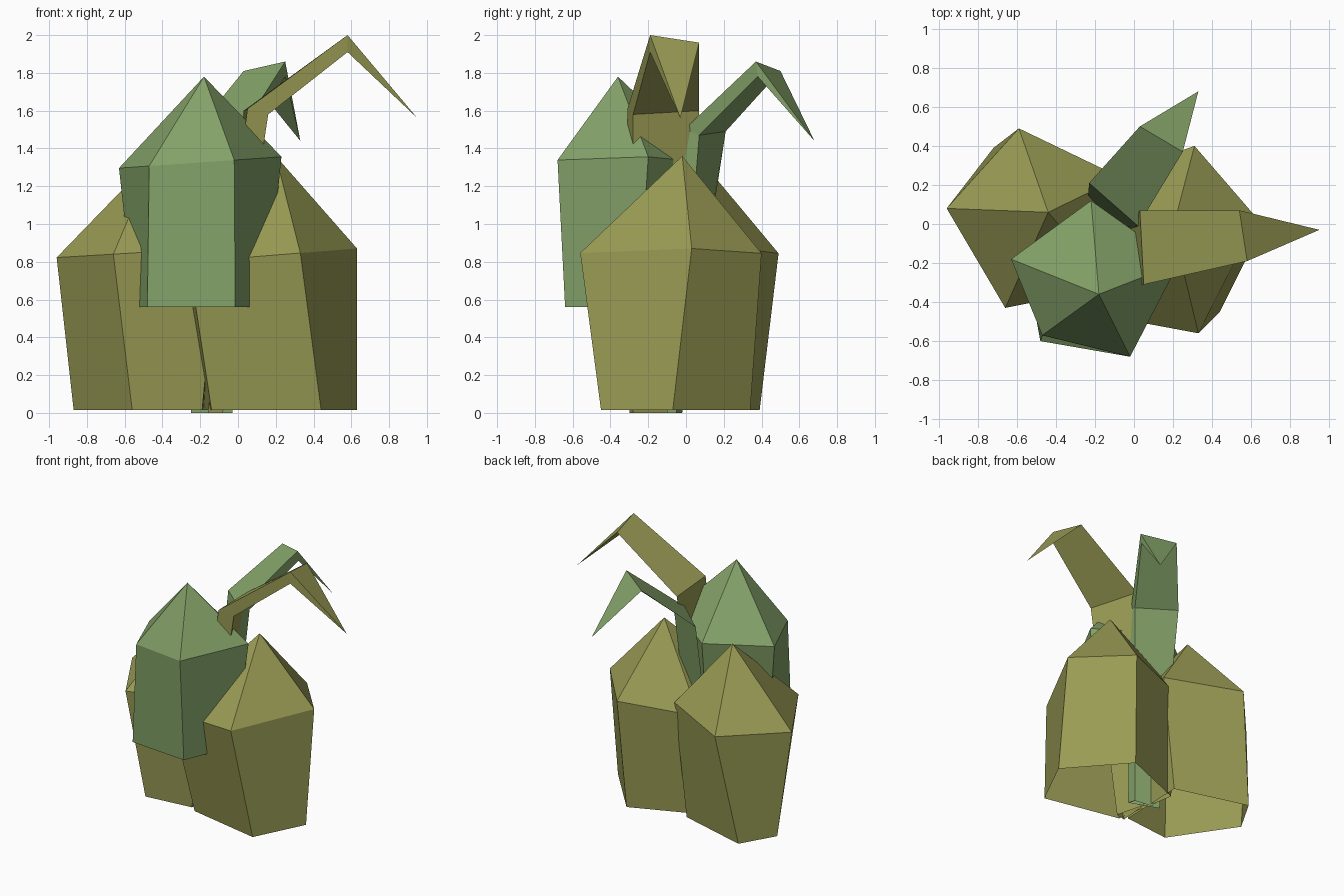
import bpy

if "Cube" in bpy.data.objects:
    bpy.data.objects.remove(bpy.data.objects["Cube"])


def material(name, rgb):
    m = bpy.data.materials.new(name)
    m.diffuse_color = (*rgb, 1)
    m.use_nodes = True
    m.node_tree.nodes["Principled BSDF"].inputs["Base Color"].default_value = m.diffuse_color
    return m


GREEN = material("leaf_green", (0.23, 0.36, 0.14))
OLIVE = material("olive_green", (0.32, 0.33, 0.09))


def loft(name, rings, tip, mat):
    """Join matching rings with quads and close the last ring to a point."""
    n = len(rings[0])
    verts = [p for r in rings for p in r] + [tip]
    faces = []
    for k in range(len(rings) - 1):
        for i in range(n):
            j = (i + 1) % n
            faces.append((k * n + i, k * n + j, (k + 1) * n + j, (k + 1) * n + i))
    last = (len(rings) - 1) * n
    faces += [(last + i, last + (i + 1) % n, len(verts) - 1) for i in range(n)]
    me = bpy.data.meshes.new(name)
    me.from_pydata(verts, [], faces)
    me.materials.append(mat)
    ob = bpy.data.objects.new(name, me)
    bpy.context.collection.objects.link(ob)
    return ob


def bud(name, base, base_z, rim, rim_z, tilt, apex, mat):
    """Five-sided bud, open underneath, with a pointed cap."""
    loft(name, [[(x, y, base_z) for x, y in base],
                [(x, y, rim_z + tilt * x) for x, y in rim]], apex, mat)


# Three buds (counter-clockwise outlines)
bud("upper_bud",
    [(-.48, -.60), (-.015, -.64), (.15, -.25), (-.20, .02), (-.55, -.22)], .56,
    [(-.47, -.57), (-.02, -.68), (.23, -.20), (-.22, .12), (-.63, -.18)], 1.34, .07,
    (-.18, -.36, 1.78), GREEN)
bud("right_bud",
    [(.44, -.45), (.63, -.07), (.27, .34), (-.22, .14), (-.14, -.33)], .015,
    [(.33, -.56), (.63, .03), (.31, .40), (-.25, .20), (-.26, -.45)], .82, .08,
    (.20, -.02, 1.36), OLIVE)
bud("left_bud",
    [(-.56, -.33), (-.19, -.29), (-.17, .235), (-.72, .39), (-.87, .13)], .015,
    [(-.66, -.43), (-.11, -.32), (-.07, .24), (-.59, .49), (-.96, .08)], .88, .06,
    (-.44, .06, 1.36), OLIVE)

# Two bent leaves with a triangular section: two edges and a keel underneath
loft("back_leaf", [
    [(-.25, -.02, 0), (-.03, -.10, 0), (-.05, -.05, 0)],
    [(-.23, .21, 1.49), (.02, -.01, 1.50), (.05, .07, 1.47)],
    [(.03, .50, 1.81), (.25, .37, 1.86), (.25, .38, 1.78)]],
    (.33, .68, 1.44), GREEN)
loft("right_leaf", [
    [(-.14, -.06, 0), (-.16, -.30, 0), (-.08, -.28, 0)],
    [(.03, .07, 1.60), (.05, -.31, 1.61), (.16, -.28, 1.58)],
    [(.54, .07, 1.96), (.58, -.19, 2.0), (.58, -.19, 1.91)]],
    (.95, -.03, 1.56), OLIVE)

# Flip any faces that came out the wrong way round on the leaves
import bmesh
for name in ("back_leaf", "right_leaf"):
    me = bpy.data.objects[name].data
    bm = bmesh.new()
    bm.from_mesh(me)
    bmesh.ops.recalc_face_normals(bm, faces=bm.faces)
    bm.to_mesh(me)
    bm.free()
